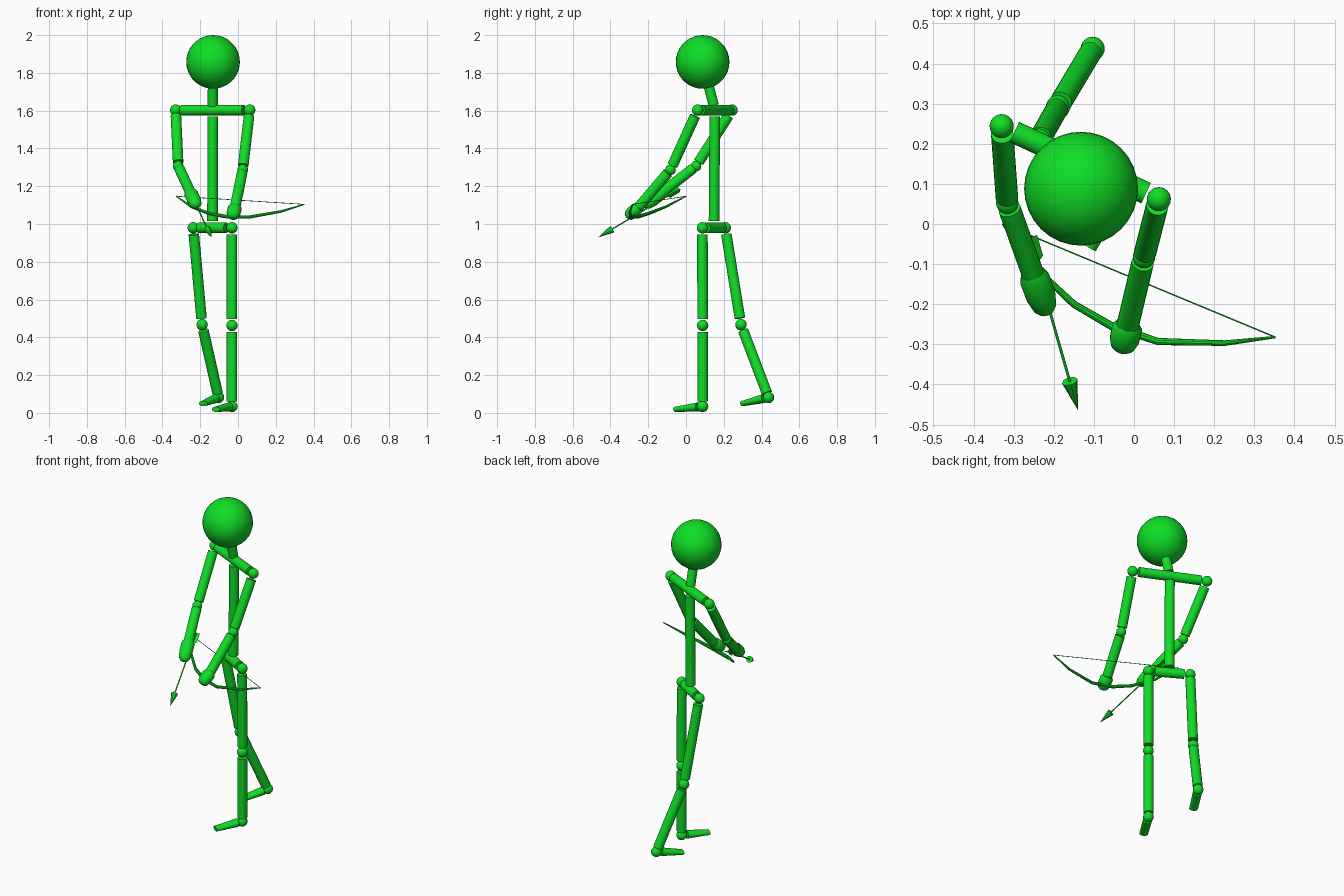
import bpy, bmesh, math
from mathutils import Vector as V

if "Cube" in bpy.data.objects:
    bpy.data.objects.remove(bpy.data.objects["Cube"])

green = bpy.data.materials.new("bright_green")
green.diffuse_color = (0.005, 0.73, 0.02, 1)
green.use_nodes = True
green.node_tree.nodes["Principled BSDF"].inputs["Base Color"].default_value = green.diffuse_color


def finish(name, bm):
    bmesh.ops.recalc_face_normals(bm, faces=bm.faces)
    me = bpy.data.meshes.new(name)
    bm.to_mesh(me)
    bm.free()
    me.materials.append(green)
    me.polygons.foreach_set("use_smooth", [True] * len(me.polygons))
    me.set_sharp_from_angle(angle=math.radians(35))
    ob = bpy.data.objects.new(name, me)
    bpy.context.collection.objects.link(ob)
    return ob


def ball(name, p, r, seg=24):
    bm = bmesh.new()
    bmesh.ops.create_uvsphere(bm, u_segments=seg, v_segments=seg // 2 + 2, radius=r)
    bmesh.ops.translate(bm, verts=bm.verts, vec=V(p))
    return finish(name, bm)


def loft(name, path, sizes, up=(0, 0, 1), n=20):
    """Elliptical rings (half width, half height) swept along a path."""
    path = [V(p) for p in path]
    bm, rings = bmesh.new(), []
    for i, p in enumerate(path):
        t = (path[min(i + 1, len(path) - 1)] - path[max(i - 1, 0)]).normalized()
        u = V(up) if abs(t.dot(V(up))) < 0.99 else V((0, 1, 0))
        side = t.cross(u).normalized()
        top = side.cross(t)
        w, h = sizes[i]
        rings.append([bm.verts.new(p + side * w * math.cos(a) + top * h * math.sin(a))
                      for a in (math.tau * k / n for k in range(n))])
    for a, b in zip(rings, rings[1:]):
        for k in range(n):
            bm.faces.new((a[k], a[(k + 1) % n], b[(k + 1) % n], b[k]))
    bm.faces.new(rings[0])
    bm.faces.new(rings[-1])
    return finish(name, bm)


def rod(name, a, b, gap_a=0.035, gap_b=0.035, r=0.028):
    """Limb cylinder stopping short of the joints at both ends."""
    a, b = V(a), V(b)
    d = (b - a).normalized()
    return loft(name, [a + d * gap_a, b - d * gap_b], [(r, r)] * 2)


# Torso and head
chest, pelvis = V((-0.134, 0.153, 1.603)), V((-0.135, 0.148, 0.98))
head = V((-0.132, 0.088, 1.858))
ball("head", head, 0.142, 32)
rod("neck", chest, head, 0.025, 0.13, 0.027)
rod("spine", chest, pelvis)

shoulders = [V((-0.33, 0.244, 1.603)), V((0.062, 0.062, 1.603))]
hips = [V((-0.237, 0.208, 0.98)), V((-0.032, 0.087, 0.98))]
rod("shoulder_bar", *shoulders)
rod("hip_bar", *hips)

# Arms: shoulder, elbow, wrist, finger tip
elbows = [V((-0.316, 0.053, 1.306)), V((0.025, -0.082, 1.287))]
wrists = [V((-0.253, -0.122, 1.17)), V((-0.015, -0.25, 1.09))]
tips = [V((-0.217, -0.222, 1.092)), V((-0.03, -0.315, 1.035))]
for side, s, e, w, t in zip(("right", "left"), shoulders, elbows, wrists, tips):
    ball(side + "_shoulder", s, 0.03)
    ball(side + "_elbow", e, 0.028)
    rod(side + "_upper_arm", s, e, 0.035, 0.025)
    rod(side + "_forearm", e, w, 0.022, 0)
    hand = [w.lerp(t, f) for f in (0, 0.15, 0.6, 0.85, 0.96, 1)]
    loft(side + "_hand", hand, [(0.03, 0.028), (0.038, 0.034), (0.037, 0.034),
                                (0.03, 0.028), (0.02, 0.018), (0.006, 0.006)])

# Legs: hip, knee, ankle, toe
knees = [V((-0.19, 0.291, 0.467)), V((-0.032, 0.088, 0.463))]
ankles = [V((-0.103, 0.437, 0.082)), V((-0.032, 0.088, 0.034))]
toes = [V((-0.185, 0.299, 0.049)), V((-0.117, -0.055, 0.019))]
for side, h, k, a, t in zip(("right", "left"), hips, knees, ankles, toes):
    for part, p in (("hip", h), ("knee", k), ("ankle", a)):
        ball(f"{side}_{part}", p, 0.03)
    rod(side + "_thigh", h, k)
    rod(side + "_shin", k, a, 0.035, 0.025)
    heel = a.lerp(t, 0.18)
    loft(side + "_foot", [heel, t], [(0.026, 0.024), (0.025, 0.014)])

# Bow and string
bow = [(-0.327, 0.0, 1.147), (-0.245, -0.11, 1.09), (-0.15, -0.2, 1.055),
       (-0.055, -0.255, 1.038), (0.06, -0.293, 1.037), (0.226, -0.297, 1.066),
       (0.352, -0.282, 1.104)]
loft("bow", bow, [(r, r) for r in (0.003, 0.007, 0.009, 0.01, 0.009, 0.007, 0.003)], n=10)
rod("bow_string", bow[0], bow[-1], 0, 0, 0.0018)

# Arrow: shaft, pointed head and three vanes
tail, point = V((-0.262, -0.035, 1.185)), V((-0.14, -0.463, 0.93))
d = (point - tail).normalized()
rod("arrow_shaft", tail, point, 0, 0.05, 0.0035)
loft("arrow_head", [point - d * 0.085, point], [(0.02, 0.02), (0.0005, 0.0005)], n=8)
x = d.orthogonal().normalized()
y = d.cross(x)
for i in range(3):
    a = math.tau * i / 3
    out = x * math.cos(a) + y * math.sin(a)
    root = tail + out * 0.011
    loft(f"arrow_vane_{i + 1}", [root, root + d * 0.06, root + d * 0.075 - out * 0.008],
         [(0.0012, 0.011), (0.0012, 0.011), (0.0012, 0.002)], up=out, n=4)
